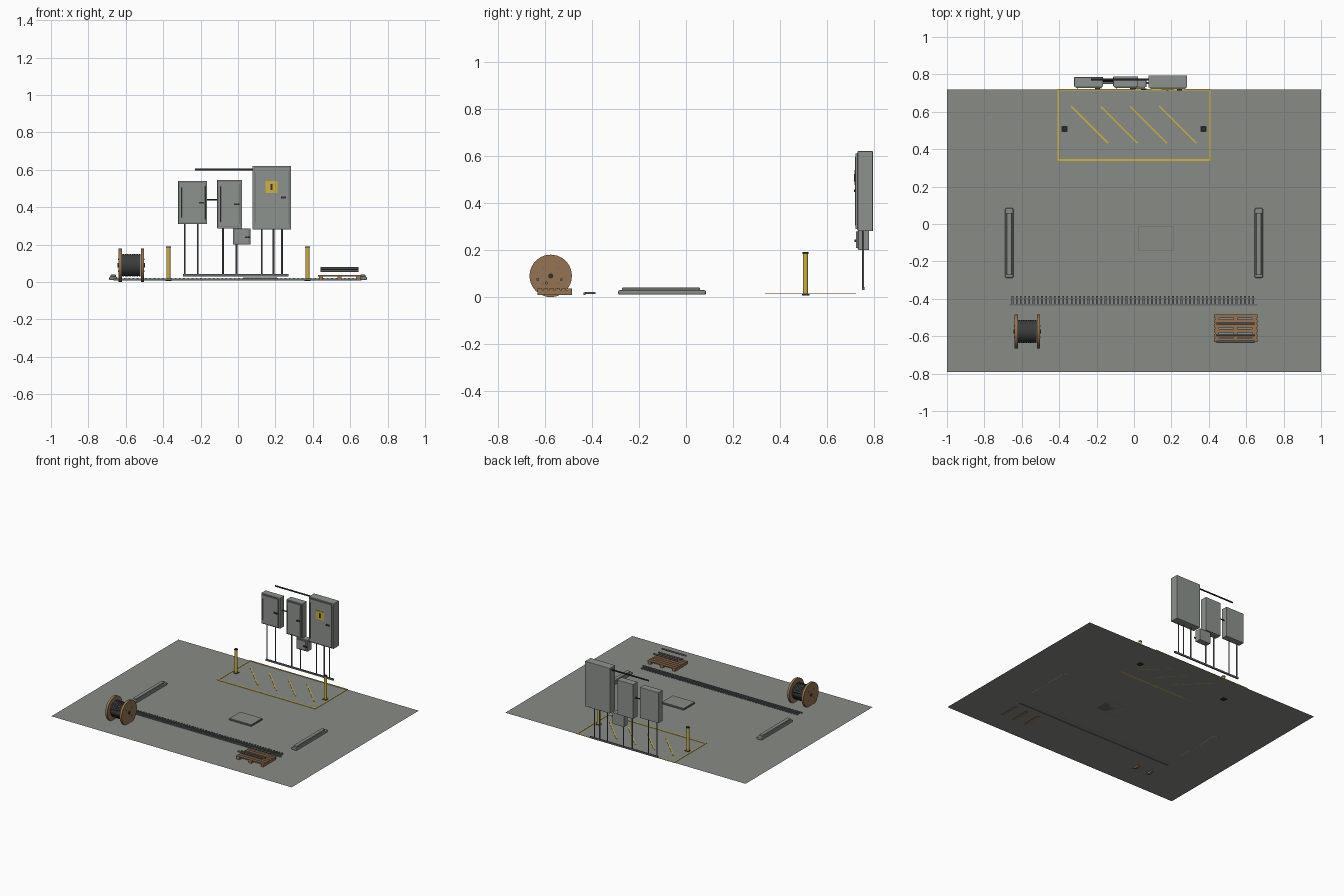
import bpy, math
from mathutils import Vector

cube = bpy.data.objects.get("Cube")
if cube:
    bpy.data.objects.remove(cube, do_unlink=True)


def material(name, r, g, b):
    m = bpy.data.materials.new(name)
    m.use_nodes = True
    m.diffuse_color = (r, g, b, 1)
    node = next(n for n in m.node_tree.nodes if n.type == 'BSDF_PRINCIPLED')
    node.inputs["Base Color"].default_value = (r, g, b, 1)
    return m


CONCRETE = material("concrete grey", 0.25, 0.26, 0.235)
CABINET = material("cabinet grey", 0.27, 0.29, 0.27)
STEEL = material("steel grey", 0.14, 0.15, 0.15)
DARK = material("dark metal", 0.03, 0.03, 0.03)
CABLE = material("cable black", 0.045, 0.045, 0.045)
YELLOW = material("safety yellow", 0.62, 0.44, 0.05)
WOOD = material("wood brown", 0.30, 0.175, 0.085)


def box(name, mat, x, y, z, bevel=0):
    """Box from (low, high) ranges on each axis."""
    bpy.ops.mesh.primitive_cube_add(size=1, location=[sum(r) / 2 for r in (x, y, z)])
    ob = bpy.context.object
    ob.name = name
    ob.scale = [r[1] - r[0] for r in (x, y, z)]
    bpy.ops.object.transform_apply(location=False, rotation=False, scale=True)
    ob.data.materials.append(mat)
    if bevel:
        mod = ob.modifiers.new("bevel", 'BEVEL')
        mod.width = bevel
        mod.segments = 2
    return ob


def rod(name, mat, a, b, radius, sides=12):
    """Cylinder between two points."""
    a, b = Vector(a), Vector(b)
    bpy.ops.mesh.primitive_cylinder_add(vertices=sides, radius=radius, depth=(b - a).length,
                                        location=(a + b) / 2)
    ob = bpy.context.object
    ob.name = name
    ob.rotation_euler = (b - a).to_track_quat('Z', 'Y').to_euler()
    ob.data.materials.append(mat)
    bpy.ops.object.shade_smooth_by_angle(angle=math.radians(40))
    return ob


G = 0.012  # ground level

# Ground sheet
bpy.ops.mesh.primitive_plane_add(size=1, location=(0, -0.035, G))
ground = bpy.context.object
ground.name = "ground"
ground.scale = (2, 1.51, 1)
ground.data.materials.append(CONCRETE)

# Painted safety zone: border and diagonal stripes
paint = (G, G + 0.003)
box("zone_front_line", YELLOW, (-0.408, 0.408), (0.336, 0.347), paint)
box("zone_back_line", YELLOW, (-0.408, 0.408), (0.715, 0.723), paint)
for s in (-1, 1):
    box("zone_side_line", YELLOW, (s * 0.404 - 0.004, s * 0.404 + 0.004), (0.34, 0.72), paint)
for i in range(4):
    cx = -0.237 + i * 0.157
    stripe = box("zone_stripe", YELLOW, (cx - 0.14, cx + 0.14), (0.527, 0.535), paint)
    stripe.rotation_euler.z = math.radians(-45)

# Bollards with dark caps and buried base plates
for s in (-1, 1):
    x, y = s * 0.372, 0.508
    rod("bollard_post", YELLOW, (x, y, G), (x, y, 0.184), 0.011, 20)
    rod("bollard_cap", DARK, (x, y, 0.184), (x, y, 0.191), 0.0125, 20)
    box("bollard_base", DARK, (x - 0.016, x + 0.016), (y - 0.016, y + 0.016), (0.006, G + 0.002))

# Wheel stops, two tiers
for s in (-1, 1):
    x = s * 0.667
    box("wheel_stop_base", CONCRETE, (x - 0.022, x + 0.022), (-0.288, 0.085), (0.01, 0.029), 0.006)
    box("wheel_stop_top", CONCRETE, (x - 0.014, x + 0.014), (-0.273, 0.06), (0.027, 0.04), 0.004)

# Access slab
box("slab_rim", STEEL, (0.025, 0.212), (-0.145, -0.01), (G, 0.019))
box("access_slab", CONCRETE, (0.028, 0.209), (-0.142, -0.013), (G, 0.024))

# Drain grate: rail and rungs
box("grate_rail", STEEL, (-0.665, 0.66), (-0.436, -0.428), (0.009, 0.02))
box("grate_back_rail", STEEL, (-0.655, 0.65), (-0.40, -0.396), (G, 0.017))
for i in range(58):
    x = -0.65 + i * 0.0226
    box("grate_rung", STEEL, (x - 0.0045, x + 0.0045), (-0.43, -0.384), (0.014, 0.022))

# Cable spool lying on its flanges
sy, sz = -0.575, 0.09
rod("spool_cable", CABLE, (-0.62, sy, sz), (-0.52, sy, sz), 0.058, 32)
for i in range(8):
    x = -0.613 + i * 0.0124
    rod("cable_turn", CABLE, (x - 0.004, sy, sz), (x + 0.004, sy, sz), 0.0605, 32)
for x, out in ((-0.63, -1), (-0.511, 1)):
    rod("spool_flange", WOOD, (x - 0.0085, sy, sz), (x + 0.0085, sy, sz), 0.09, 40)
    rod("spool_hub", DARK, (x, sy, sz), (x + out * 0.013, sy, sz), 0.011, 16)
    for k in range(4):
        a = math.radians(45 + 90 * k)
        by, bz = sy + 0.045 * math.cos(a), sz + 0.045 * math.sin(a)
        rod("spool_bolt", STEEL, (x, by, bz), (x + out * 0.011, by, bz), 0.004, 8)

# Pallet: bearers, bottom blocks and top planks
for x in (0.443, 0.543, 0.643):
    box("pallet_bearer", WOOD, (x - 0.011, x + 0.011), (-0.632, -0.485), (0.009, 0.029))
for i in range(6):
    y = -0.622 + i * 0.0256
    box("pallet_plank", WOOD, (0.427, 0.659), (y - 0.0095, y + 0.0095), (0.029, 0.037))

# Pipes stacked above the pallet
for y, z in ((-0.63, 0.074), (-0.593, 0.06), (-0.53, 0.074)):
    rod("pipe", STEEL, (0.44, y, z), (0.643, y, z), 0.006, 12)


def cabinet(name, x, y, z, handle):
    """Wall cabinet with a raised door, inset panel, hinge rod and handle."""
    box(name + "_body", CABINET, x, y, z, 0.002)
    f, m = y[0], 0.007
    box(name + "_door_seal", STEEL, (x[0] + m, x[1] - m), (f - 0.004, f), (z[0] + m, z[1] - m))
    m += 0.002
    box(name + "_door", CABINET, (x[0] + m, x[1] - m), (f - 0.009, f), (z[0] + m, z[1] - m))
    if z[1] - z[0] > 0.1:
        rod(name + "_hinge", STEEL, (x[0] + 0.017, f - 0.009, z[0] + 0.035),
            (x[0] + 0.017, f - 0.009, z[1] - 0.035), 0.0025, 8)
        rod(name + "_door_edge", STEEL, (x[1] - 0.012, f - 0.009, z[0] + 0.025),
            (x[1] - 0.012, f - 0.009, z[1] - 0.025), 0.002, 8)
    hx, hz = handle
    box(name + "_handle", DARK, (hx - 0.014, hx + 0.014), (f - 0.016, f - 0.008),
        (hz - 0.005, hz + 0.005))


cabinet("left_cabinet", (-0.32, -0.165), (0.735, 0.785), (0.31, 0.54), (-0.195, 0.424))
cabinet("middle_cabinet", (-0.111, 0.021), (0.735, 0.788), (0.287, 0.547), (-0.007, 0.416))
cabinet("main_cabinet", (0.078, 0.284), (0.73, 0.794), (0.28, 0.62), (0.243, 0.452))
cabinet("junction_box", (-0.028, 0.066), (0.732, 0.778), (0.2, 0.287), (0.052, 0.24))

# Warning plate on the main cabinet door
box("warning_plate", YELLOW, (0.146, 0.212), (0.717, 0.722), (0.477, 0.54))
box("warning_mark", DARK, (0.174, 0.184), (0.714, 0.718), (0.492, 0.524))

# Conduit legs, foot rail and overhead conduit
for x, top in ((-0.285, 0.315), (-0.215, 0.315), (-0.08, 0.29), (-0.008, 0.205),
               (0.126, 0.285), (0.19, 0.285), (0.235, 0.285)):
    rod("conduit_leg", STEEL, (x, 0.753, 0.032), (x, 0.753, top), 0.0045, 10)
box("foot_rail", STEEL, (-0.295, 0.27), (0.748, 0.758), (0.031, 0.043))
rod("overhead_conduit", DARK, (-0.23, 0.772, 0.602), (0.09, 0.772, 0.602), 0.0055, 12)
rod("cabinet_link", DARK, (-0.17, 0.763, 0.44), (-0.1, 0.763, 0.44), 0.004, 10)
